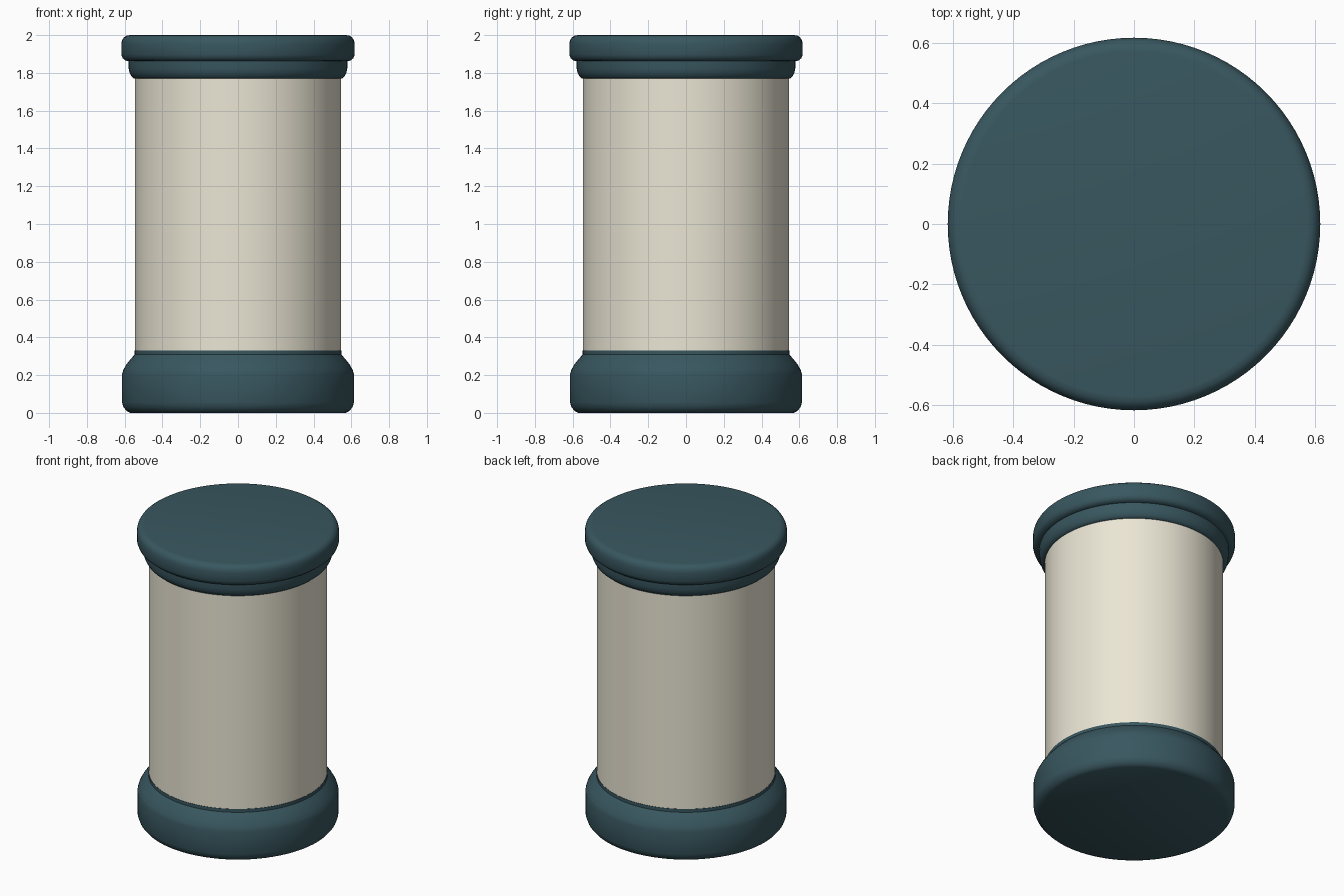
import bpy, bmesh, math

if "Cube" in bpy.data.objects:
    bpy.data.objects.remove(bpy.data.objects["Cube"])

SIDES = 96


def material(name, color):
    m = bpy.data.materials.new(name)
    m.diffuse_color = color
    m.use_nodes = True
    m.node_tree.nodes["Principled BSDF"].inputs["Base Color"].default_value = m.diffuse_color
    return m


def lathe(name, profile, mat):
    """Spin an (r, z) profile, bottom to top, into a closed round part."""
    bm = bmesh.new()
    rings = []
    for r, z in profile:
        rings.append([bm.verts.new((r * math.cos(2 * math.pi * i / SIDES),
                                    r * math.sin(2 * math.pi * i / SIDES), z))
                      for i in range(SIDES)])
    for a, b in zip(rings, rings[1:]):
        for i in range(SIDES):
            j = (i + 1) % SIDES
            bm.faces.new((a[i], a[j], b[j], b[i]))
    bm.faces.new(rings[0][::-1])
    bm.faces.new(rings[-1])
    mesh = bpy.data.meshes.new(name)
    bm.to_mesh(mesh)
    bm.free()
    mesh.materials.append(mat)
    obj = bpy.data.objects.new(name, mesh)
    bpy.context.collection.objects.link(obj)
    bpy.ops.object.select_all(action='DESELECT')
    obj.select_set(True)
    bpy.context.view_layer.objects.active = obj
    bpy.ops.object.shade_smooth_by_angle(angle=math.radians(40))
    return obj


teal = material("dark_teal", (0.04, 0.095, 0.115, 1))
cream = material("cream", (0.83, 0.79, 0.66, 1))

# Foot: rounded bottom edge, sloped shoulder meeting the body
lathe("base", [(0.57, 0.0), (0.59, 0.01), (0.606, 0.03), (0.614, 0.055),
               (0.614, 0.205), (0.607, 0.228), (0.592, 0.255),
               (0.567, 0.287), (0.547, 0.308), (0.547, 0.33)], teal)

# Straight cylindrical body
lathe("body", [(0.545, 0.325), (0.545, 1.775)], cream)

# Collar under the lid
lathe("collar", [(0.55, 1.77), (0.563, 1.78), (0.574, 1.80),
                 (0.579, 1.825), (0.579, 1.868)], teal)

# Lid with rounded rim
lathe("lid", [(0.58, 1.862), (0.597, 1.866), (0.611, 1.878), (0.618, 1.897),
              (0.618, 1.953), (0.614, 1.972), (0.605, 1.987),
              (0.59, 1.997), (0.572, 2.0)], teal)
